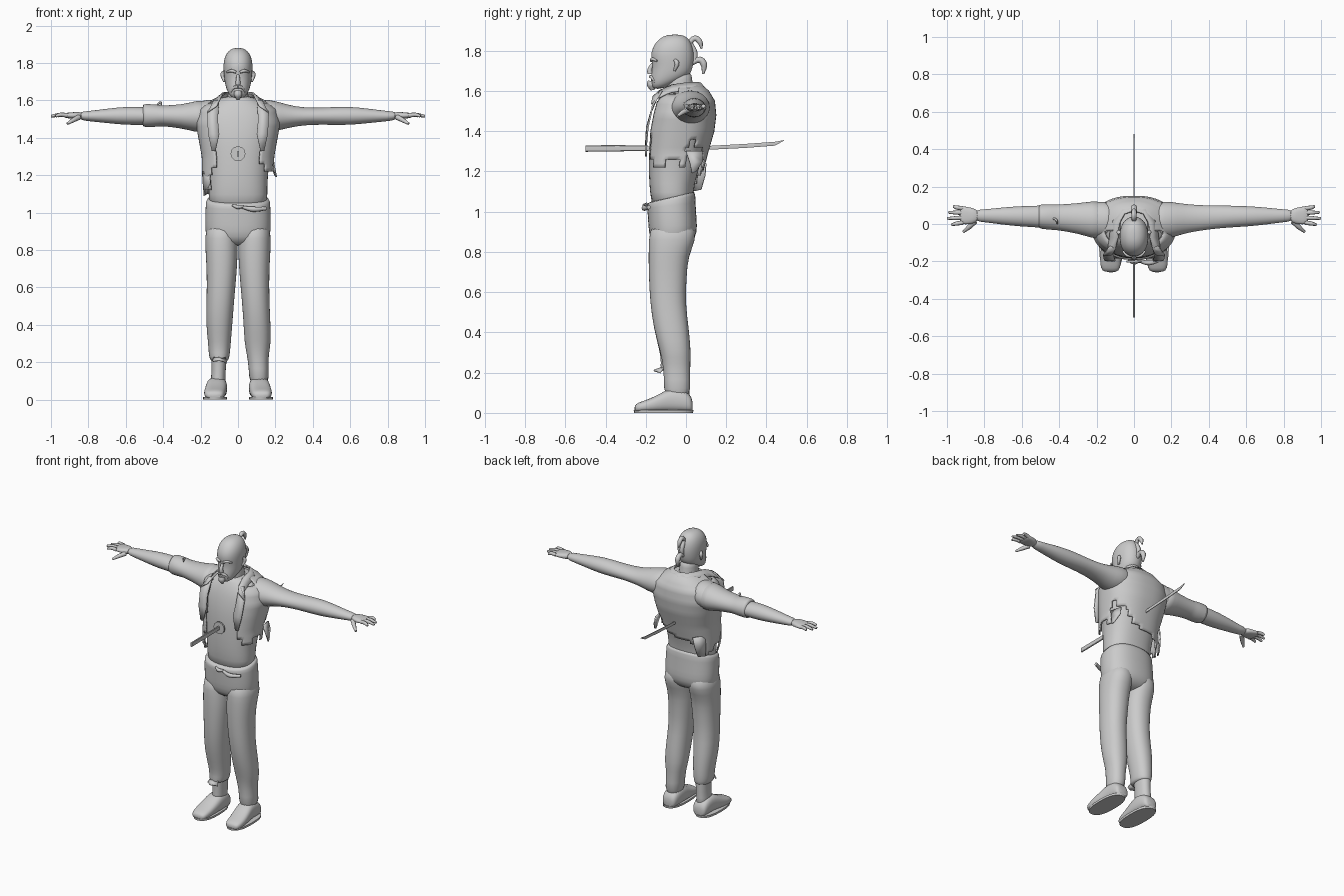
import bpy, bmesh, math, random
from mathutils import Vector

random.seed(4)
grey = bpy.data.materials.new("plain grey")
grey.diffuse_color = (0.6, 0.6, 0.6, 1)


def finish(ob, angle=50):
    ob.data.materials.clear()
    ob.data.materials.append(grey)
    bpy.ops.object.select_all(action='DESELECT')
    bpy.context.view_layer.objects.active = ob
    ob.select_set(True)
    bpy.ops.object.shade_smooth_by_angle(angle=math.radians(angle))
    return ob


def from_bm(name, bm, sub=0, mirror=False, thick=0, angle=50):
    bmesh.ops.recalc_face_normals(bm, faces=bm.faces)
    me = bpy.data.meshes.new(name)
    bm.to_mesh(me)
    bm.free()
    ob = bpy.data.objects.new(name, me)
    bpy.context.collection.objects.link(ob)
    finish(ob, angle)
    if mirror:
        ob.modifiers.new("mirror", 'MIRROR')
    if thick:
        m = ob.modifiers.new("thickness", 'SOLIDIFY')
        m.thickness, m.offset = thick, 0
    if sub:
        m = ob.modifiers.new("smooth", 'SUBSURF')
        m.levels = m.render_levels = sub
    return ob


def loft_bm(rings, axis='z', seg=20, p=1.0, caps=True):
    """Rings are (position, low a, high a, low b, high b) along an axis."""
    bm = bmesh.new()
    rows = []
    for t, a0, a1, b0, b1 in rings:
        row = []
        for i in range(seg):
            w = 2 * math.pi * i / seg
            c, s = math.cos(w), math.sin(w)
            a = (a0 + a1) / 2 + (a1 - a0) / 2 * math.copysign(abs(c) ** p, c)
            b = (b0 + b1) / 2 + (b1 - b0) / 2 * math.copysign(abs(s) ** p, s)
            row.append(bm.verts.new({'z': (a, b, t), 'x': (t, a, b), 'y': (a, t, b)}[axis]))
        rows.append(row)
    for r, q in zip(rows, rows[1:]):
        for i in range(seg):
            bm.faces.new((r[i], r[(i + 1) % seg], q[(i + 1) % seg], q[i]))
    if caps:
        bm.faces.new(rows[0])
        bm.faces.new(rows[-1])
    return bm


def loft(name, rings, axis='z', seg=20, p=1.0, sub=1, mirror=False):
    return from_bm(name, loft_bm(rings, axis, seg, p), sub, mirror)


def tube(name, pts, radii, mirror=False, flat=None):
    cu = bpy.data.curves.new(name, 'CURVE')
    cu.dimensions, cu.bevel_depth, cu.bevel_resolution = '3D', 1, 2
    cu.use_fill_caps, cu.resolution_u = True, 4
    sp = cu.splines.new('BEZIER')
    sp.bezier_points.add(len(pts) - 1)
    for b, co, r in zip(sp.bezier_points, pts, radii):
        b.co, b.radius = co, r
        b.handle_left_type = b.handle_right_type = 'AUTO'
    ob = bpy.data.objects.new(name, cu)
    bpy.context.collection.objects.link(ob)
    bpy.ops.object.select_all(action='DESELECT')
    bpy.context.view_layer.objects.active = ob
    ob.select_set(True)
    bpy.ops.object.convert(target='MESH')
    ob = bpy.context.view_layer.objects.active
    if mirror:
        ob.modifiers.new("mirror", 'MIRROR')
    return finish(ob)


def strip(name, inner, outer, mirror=True):
    bm = bmesh.new()
    a = [bm.verts.new(c) for c in inner]
    b = [bm.verts.new(c) for c in outer]
    for i in range(len(a) - 1):
        bm.faces.new((a[i], a[i + 1], b[i + 1], b[i]))
    return from_bm(name, bm, 0, mirror, 0.008)


def sym(rows):
    return [(z, -r, r, f, b) for z, r, f, b in rows]


# Torso, neck and head
loft("torso", sym([(1.0, .16, -.17, .04), (1.1, .158, -.18, .035), (1.18, .16, -.187, .055),
                   (1.3, .172, -.185, .09), (1.4, .195, -.18, .125), (1.48, .21, -.165, .137),
                   (1.55, .195, -.145, .13), (1.6, .125, -.115, .1), (1.625, .065, -.1, .06)]), p=.85)
loft("neck", sym([(1.53, .075, -.1, .06), (1.6, .056, -.1, .04), (1.66, .055, -.1, .03), (1.7, .05, -.1, .03)]))
loft("head", sym([(1.61, .028, -.165, -.12), (1.635, .052, -.175, -.06), (1.67, .066, -.176, .012),
                  (1.70, .072, -.17, .03), (1.735, .076, -.168, .038), (1.775, .079, -.177, .042),
                  (1.815, .077, -.168, .036), (1.85, .064, -.145, .022), (1.872, .042, -.115, .0),
                  (1.881, .016, -.08, -.03)]), p=.92)
tube("nose", [(0, -.166, 1.735), (0, -.18, 1.705), (0, -.178, 1.685)], [.008, .012, .014])
tube("brow", [(.01, -.172, 1.75), (.035, -.168, 1.758), (.06, -.145, 1.75)], [.007, .009, .005], True)
tube("moustache", [(0, -.177, 1.672), (.022, -.17, 1.668), (.036, -.155, 1.645)], [.008, .008, .005], True)
tube("beard", [(0, -.17, 1.65), (0, -.172, 1.63), (0, -.165, 1.605)], [.02, .022, .01])
tube("ear", [(.074, -.055, 1.755), (.082, -.045, 1.74), (.074, -.058, 1.70)], [.008, .012, .006], True)
tube("hair_knot", [(0, .015, 1.835), (0, .045, 1.862), (0, .068, 1.845), (0, .078, 1.81)], [.012, .014, .014, .005])
tube("hair_tail", [(0, .03, 1.74), (0, .068, 1.755), (0, .088, 1.735), (0, .085, 1.685)], [.012, .016, .017, .006])
tube("hair_braid", [(0, .02, 1.835), (0, .043, 1.79), (0, .04, 1.74)], [.014, .014, .012])

# Arms and hands
loft("arm", [(.08, -.07, .11, 1.45, 1.61), (.17, -.085, .125, 1.43, 1.605), (.23, -.065, .115, 1.44, 1.59),
             (.3, -.045, .105, 1.46, 1.568), (.4, -.03, .1, 1.47, 1.56), (.5, -.02, .1, 1.468, 1.565),
             (.6, -.015, .097, 1.467, 1.568), (.7, -.005, .09, 1.478, 1.556), (.8, .01, .078, 1.488, 1.543),
             (.85, .012, .078, 1.495, 1.54)], 'x', 16, mirror=True)
loft("palm", [(.83, .013, .075, 1.496, 1.54), (.87, -.002, .088, 1.5, 1.538), (.905, -.004, .096, 1.503, 1.535),
              (.935, .002, .094, 1.508, 1.532)], 'x', 14, .8, mirror=True)
for i, (y0, y1, x1) in enumerate([(.008, -.004, .975), (.034, .03, 1.0), (.06, .062, .992), (.084, .094, .965)]):
    tube("finger_%d" % (i + 1), [(.915, y0, 1.52), (.95, (y0 + y1) / 2, 1.523), (x1, y1, 1.515)],
         [.012, .011, .007], True)
tube("thumb", [(.85, .015, 1.51), (.88, -.015, 1.495), (.912, -.042, 1.475)], [.015, .013, .007], True)

# Single rolled sleeve
loft("sleeve", [(-.51, -.02, .1, 1.46, 1.578), (-.505, -.027, .107, 1.455, 1.583), (-.42, -.034, .107, 1.458, 1.578),
                (-.415, -.033, .104, 1.463, 1.572), (-.3, -.052, .112, 1.45, 1.578),
                (-.23, -.075, .122, 1.43, 1.597), (-.16, -.09, .128, 1.42, 1.61)], 'x', 18)
tube("sleeve_tab", [(-.43, .03, 1.578), (-.415, .02, 1.59), (-.41, .0, 1.575)], [.006, .006, .003])

# Torn open vest: an offset shell trimmed along a stepped hem
keys = [(1.06, .172, -.18, .07), (1.2, .188, -.197, .082), (1.3, .19, -.197, .108), (1.4, .208, -.19, .137),
        (1.48, .222, -.175, .147), (1.55, .206, -.155, .14), (1.6, .136, -.125, .11), (1.632, .075, -.1, .072)]
fine = []
for a, b in zip(keys, keys[1:]):
    n = max(1, round((b[0] - a[0]) / .02))
    fine += [tuple(u + (v - u) * k / n for u, v in zip(a, b)) for k in range(n)]
bm = loft_bm(sym(fine + [keys[-1]]), 'z', 64, .85, False)


def hem(x, y):
    h = 1.2 + .6 * round(x / .05) * .05 if y > .0 else (1.22 if x > 0 else 1.12)
    return h + .035 * (int((y + 1) / .06) % 2)


cut = []
for f in bm.faces:
    c = f.calc_center_median()
    opening = .145 if c.z < 1.25 else .115
    if c.z < hem(c.x, c.y) or (c.y < -.02 and abs(c.x) < opening and c.z < 1.6) or (c.y < -.04 and c.z >= 1.58):
        cut.append(f)
bmesh.ops.delete(bm, geom=cut, context='FACES')
from_bm("vest", bm, thick=.008)

# Folded lapels, standing collar and hanging rags
strip("lapel", [(.1, -.13, 1.6), (.108, -.172, 1.5), (.1, -.195, 1.42), (.12, -.2, 1.33)],
      [(.13, -.12, 1.6), (.165, -.165, 1.53), (.16, -.19, 1.42), (.14, -.198, 1.33)])
strip("collar", [(0, .07, 1.64), (.05, .055, 1.642), (.08, .0, 1.64), (.085, -.07, 1.63), (.1, -.135, 1.6), (.115, -.165, 1.57)],
      [(0, .105, 1.6), (.07, .09, 1.6), (.12, .02, 1.605), (.13, -.07, 1.595), (.14, -.14, 1.565), (.165, -.172, 1.535)])
strip("left_rag", [(-.188, -.1, 1.22), (-.185, -.1, 1.15), (-.18, -.07, 1.09)],
      [(-.15, -.15, 1.22), (-.15, -.16, 1.16), (-.165, -.1, 1.1)], False)
strip("right_rag", [(.185, .0, 1.3), (.195, .02, 1.24), (.205, .03, 1.19)],
      [(.17, .08, 1.3), (.18, .085, 1.25), (.198, .05, 1.2)], False)
strip("back_rag", [(-.16, .03, 1.24), (-.17, .03, 1.17), (-.165, .03, 1.1)],
      [(-.12, .1, 1.24), (-.13, .095, 1.18), (-.14, .075, 1.11)], False)

# Trousers with a sloping waist
bm = loft_bm(sym([(1.075, .168, -.19, .043), (1.065, .172, -.195, .047), (1.0, .176, -.192, .05), (.93, .178, -.188, .057),
                  (.87, .172, -.182, .052), (.82, .14, -.15, .0)]), 'z', 24, .85)
for v in bm.verts:
    if v.co.z > 1.02:
        v.co.z += .24 * (v.co.y + .08)
from_bm("trouser_seat", bm, 1)


def leg(name, s, rings):
    loft(name, [(z, min(s * a, s * b), max(s * a, s * b), f, k) for z, a, b, f, k in rings], 'z', 18, .9)


thigh = [(.95, .0, .17, -.18, .05), (.86, .0, .178, -.186, .052), (.78, .0, .174, -.188, .012),
         (.68, .006, .168, -.186, .005), (.55, .018, .168, -.18, -.003), (.42, .028, .174, -.162, .016)]
leg("right_trouser", 1, thigh + [(.3, .034, .178, -.128, .025), (.25, .045, .165, -.118, .022),
                                 (.17, .058, .162, -.108, .02), (.07, .058, .17, -.115, .028)])
leg("left_trouser", -1, thigh + [(.3, .038, .16, -.13, .025), (.25, .042, .158, -.125, .025),
                                 (.215, .048, .152, -.13, .022), (.205, .056, .142, -.11, .015)])
leg("left_shin", -1, [(.3, .05, .15, -.115, .02), (.2, .062, .142, -.1, .018),
                      (.12, .068, .142, -.1, .016), (.05, .064, .155, -.11, .025)])
strip("torn_cuff", [(-.13, -.11, .225), (-.1, -.12, .225), (-.07, -.11, .225)],
      [(-.135, -.13, .205), (-.1, -.16, .21), (-.06, -.13, .2)], False)

# Waist roll and knot
tube("waist_roll", [(.02, -.195, 1.03), (.08, -.207, 1.018), (.15, -.185, 1.022)], [.008, .014, .01])
tube("waist_knot", [(-.03, -.195, 1.04), (0, -.205, 1.03), (.03, -.2, 1.035)], [.006, .012, .006])

# Shoes
loft("shoe", [(-.257, .09, .16, .006, .035), (-.24, .074, .178, .003, .052), (-.19, .066, .184, .003, .066),
              (-.13, .06, .178, .003, .095), (-.08, .056, .17, .003, .125), (-.02, .058, .168, .003, .12),
              (.02, .064, .164, .003, .095), (.034, .08, .15, .006, .06)], 'y', 16, .75, mirror=True)
loft("shoe_sole", [(0, .06, .186, -.258, .035), (.014, .058, .187, -.26, .037)], 'z', 24, .8, 0, True)

# Sword through the body: flat grip, round guard, curved blade
loft("sword_grip", [(-.5, -.006, .006, 1.298, 1.33), (-.34, -.006, .006, 1.3, 1.331), (-.19, -.006, .006, 1.303, 1.329)],
     'y', 8, .6, 0)
loft("sword_guard", [(-.205, -.04, .04, 1.275, 1.355), (-.195, -.04, .04, 1.275, 1.355)], 'y', 12, 1, 0)
loft("sword_blade", [(-.2, -.004, .004, 1.302, 1.326), (.1, -.004, .004, 1.306, 1.328), (.3, -.004, .004, 1.316, 1.339),
                     (.44, -.004, .004, 1.327, 1.349), (.487, -.001, .001, 1.352, 1.356)], 'y', 6, 1, 0)
